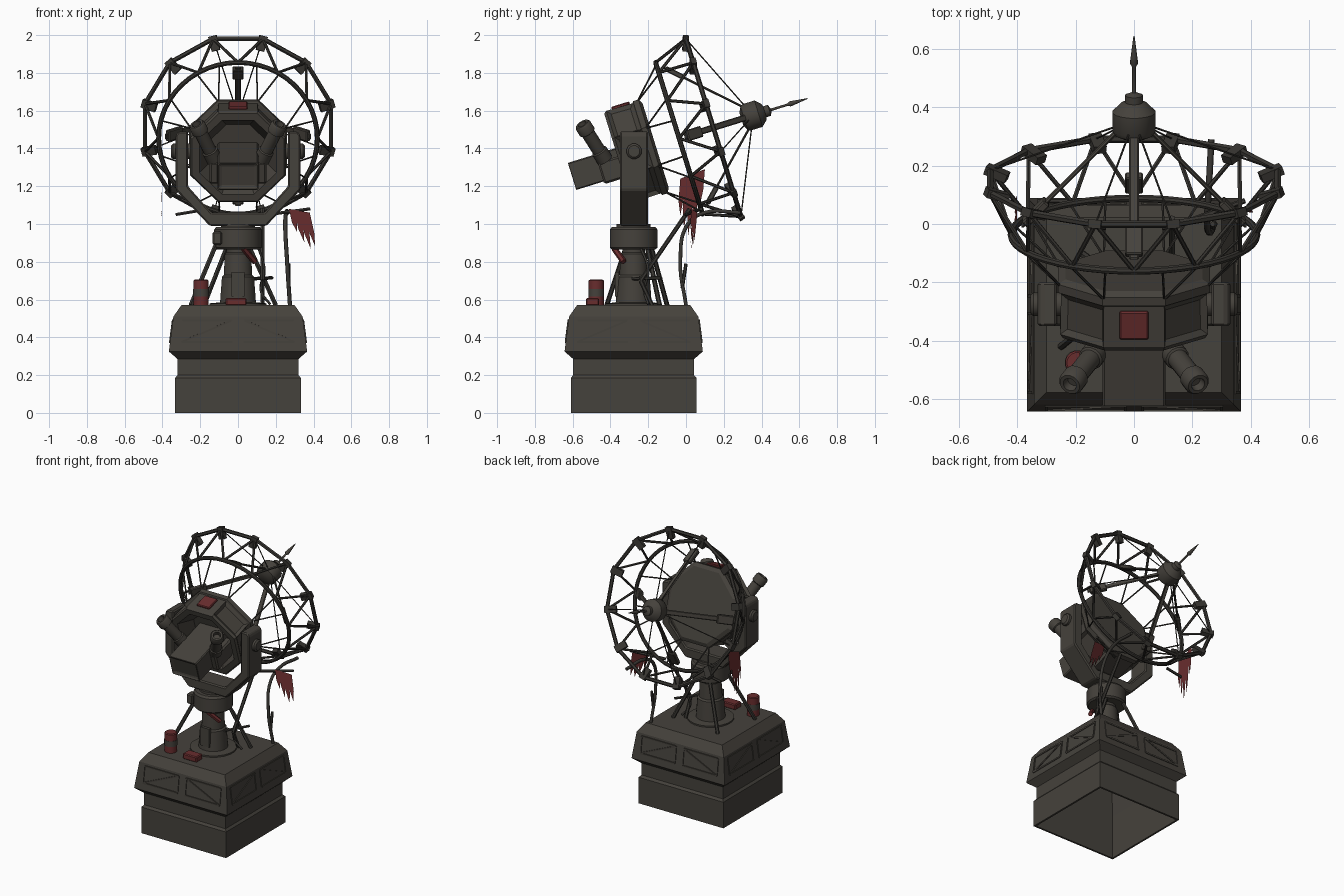
import bpy, bmesh, math
from mathutils import Vector, Matrix

if "Cube" in bpy.data.objects:
    bpy.data.objects.remove(bpy.data.objects["Cube"])


def material(name, col):
    m = bpy.data.materials.new(name)
    m.diffuse_color = (*col, 1)
    m.use_nodes = True
    m.node_tree.nodes["Principled BSDF"].inputs["Base Color"].default_value = m.diffuse_color
    return m


GREY = material("weathered grey", (0.06, 0.054, 0.045))
DARK = material("dark metal", (0.04, 0.037, 0.032))
RED = material("faded red", (0.14, 0.026, 0.027))

# Dish frame: axis tilted up about 17 degrees, origin at the outer ring centre
A = Vector((0, 0.955, 0.296)).normalized()
U = Vector((0, -A.z, A.y))
X, Z = Vector((1, 0, 0)), Vector((0, 0, 1))
C = Vector((0, 0.145, 1.51))
MID = Vector((0, -0.277, 0))


def D(u, v, t):
    return C + X * u + U * v + A * t


def polar(r, deg, t):
    a = math.radians(deg)
    return D(r * math.sin(a), r * math.cos(a), t)


def finish(name, bm, mat, smooth=False, bevel=0):
    bmesh.ops.recalc_face_normals(bm, faces=bm.faces)
    me = bpy.data.meshes.new(name)
    bm.to_mesh(me)
    bm.free()
    me.materials.append(mat)
    ob = bpy.data.objects.new(name, me)
    bpy.context.collection.objects.link(ob)
    if bevel:
        md = ob.modifiers.new("bevel", 'BEVEL')
        md.width, md.segments, md.limit_method = bevel, 1, 'ANGLE'
    if smooth:
        bpy.ops.object.select_all(action='DESELECT')
        ob.select_set(True)
        bpy.context.view_layer.objects.active = ob
        bpy.ops.object.shade_smooth_by_angle(angle=math.radians(35))
    return ob


def loft(bm, profile, n, origin, axis, caps=(True, True)):
    """Stack n-sided rings (apothem, distance) along an axis."""
    axis = Vector(axis).normalized()
    ref = X if abs(axis.x) < 0.9 else Z
    x = (ref - axis * ref.dot(axis)).normalized()
    y = axis.cross(x)
    rings = []
    for r, t in profile:
        r /= math.cos(math.pi / n)
        rings.append([bm.verts.new(Vector(origin) + axis * t + x * r * math.cos(a) + y * r * math.sin(a))
                      for a in [(k + 0.5) * math.tau / n for k in range(n)]])
    bands = [[bm.faces.new((p[k], p[(k + 1) % n], q[(k + 1) % n], q[k])) for k in range(n)]
             for p, q in zip(rings, rings[1:])]
    if caps[0]:
        bm.faces.new(rings[0][::-1])
    if caps[1]:
        bm.faces.new(rings[-1])
    return bands


def solid(name, profile, n, origin, axis, mat, smooth=True):
    bm = bmesh.new()
    loft(bm, profile, n, origin, axis)
    return finish(name, bm, mat, smooth)


def rods(name, pairs, r, mat=DARK, n=6):
    bm = bmesh.new()
    for a, b in pairs:
        a, b = Vector(a), Vector(b)
        loft(bm, [(r, 0), (r, (b - a).length)], n, a, b - a)
    return finish(name, bm, mat, n > 4)


def add_box(bm, c, size, axes=(X, Vector((0, 1, 0)), Z)):
    m = Matrix([axes[i] * size[i] for i in range(3)]).transposed().to_4x4()
    m.translation = Vector(c)
    return bmesh.ops.create_cube(bm, size=1, matrix=m)["verts"]


def box(name, c, size, mat=GREY, axes=(X, Vector((0, 1, 0)), Z), bevel=0):
    bm = bmesh.new()
    add_box(bm, c, size, axes)
    return finish(name, bm, mat, bevel=bevel)


def tube(name, pts, r, mat=DARK):
    cu = bpy.data.curves.new(name, 'CURVE')
    cu.dimensions, cu.bevel_depth, cu.bevel_resolution, cu.resolution_u = '3D', r, 1, 6
    sp = cu.splines.new('BEZIER')
    sp.bezier_points.add(len(pts) - 1)
    for p, co in zip(sp.bezier_points, pts):
        p.co, p.handle_left_type, p.handle_right_type = co, 'AUTO', 'AUTO'
    cu.use_fill_caps = True
    cu.materials.append(mat)
    bpy.context.collection.objects.link(bpy.data.objects.new(name, cu))


# Hollow square base with flared upper housing
solid("base_housing", [(0.30, 0.53), (0.315, 0.3), (0.32, 0), (0.333, 0), (0.333, 0.185), (0.32, 0.2),
                       (0.32, 0.285), (0.366, 0.325), (0.342, 0.51), (0.30, 0.57)], 4, MID, Z, GREY, False)
# Panel frames with diagonals on the four sloping sides
pairs = []
for k in range(4):
    rot = Matrix.Rotation(k * math.pi / 2, 3, 'Z')
    for s in (-1, 1):
        q = [rot @ Vector((s * x, -(0.366 - (z - 0.325) * 0.13), z)) + MID
             for x, z in ((0.03, 0.375), (0.3, 0.375), (0.3, 0.49), (0.03, 0.49))]
        pairs += [(q[i], q[(i + 1) % 4]) for i in range(4)] + [(q[1], q[3])]
rods("base_panel_frames", pairs, 0.005, GREY, 4)

# Pedestal and slewing collar
solid("pedestal", [(0.15, 0.56), (0.15, 0.58), (0.095, 0.585), (0.085, 0.72), (0.075, 0.73), (0.07, 0.84),
                   (0.06, 0.85), (0.06, 0.88)], 20, MID, Z, GREY)
solid("collar", [(0.115, 0.865), (0.126, 0.875), (0.126, 0.97), (0.115, 0.985), (0.09, 0.985), (0.09, 1.0)],
      24, MID, Z, GREY)
box("pedestal_hatch", (0.0, -0.365, 0.68), (0.07, 0.02, 0.13), GREY)
box("collar_block", (-0.11, -0.36, 0.925), (0.05, 0.06, 0.07), GREY, bevel=0.008)

# U-shaped yoke
half = [(0.33, 1.47), (0.33, 1.18), (0.15, 0.99)]
inner = [(0.14, 1.06), (0.265, 1.2), (0.265, 1.49), (0.315, 1.49)]
side = half + [(-x, z) for x, z in half[::-1]] + [(-x, z) for x, z in inner[::-1]] + inner
bm = bmesh.new()
f = bm.faces.new([bm.verts.new((x, -0.35, z)) for x, z in side])
g = bmesh.ops.extrude_face_region(bm, geom=[f])["geom"]
bmesh.ops.translate(bm, vec=(0, 0.15, 0), verts=[v for v in g if isinstance(v, bmesh.types.BMVert)])
finish("yoke", bm, GREY, bevel=0.008)
for s in (-1, 1):
    solid("yoke_pivot", [(0.04, 0.24), (0.04, 0.345), (0.03, 0.355)], 12, (0, -0.275, 1.385), (s, 0, 0), GREY)

# Octagonal head with a hollow front and recessed side panels
bm = bmesh.new()
bands = loft(bm, [(0.235, -0.32), (0.26, -0.335), (0.26, -0.365), (0.25, -0.37), (0.253, -0.515),
                  (0.243, -0.53), (0.205, -0.53), (0.15, -0.43)], 8, C, A)
bmesh.ops.recalc_face_normals(bm, faces=bm.faces)
panels = [p for p in bands[3] if abs(p.normal.x) > 0.3]
bmesh.ops.inset_individual(bm, faces=panels, thickness=0.028, depth=-0.015)
finish("head", bm, GREY)
box("head_red_plate", D(0, 0.256, -0.435), (0.1, 0.1, 0.018), RED, (X, A, U), 0.005)

# Front equipment box with a recessed slot
bm = bmesh.new()
add_box(bm, D(0, -0.025, -0.61), (0.215, 0.37, 0.15), (X, A, U))
bmesh.ops.recalc_face_normals(bm, faces=bm.faces)
front = min(bm.faces, key=lambda f: f.normal.dot(A))
bmesh.ops.inset_individual(bm, faces=[front], thickness=0.025, depth=-0.015)
finish("front_box", bm, GREY, bevel=0.006)
for s in (-1, 1):
    box("front_box_cheek", D(s * 0.125, -0.055, -0.54), (0.05, 0.2, 0.12), GREY, (X, A, U), 0.01)
    a, b = Vector((s * 0.125, -0.43, 1.34)), Vector((s * 0.22, -0.55, 1.53))
    n = (b - a).length
    solid("barrel", [(0.042, 0), (0.042, 0.06), (0.035, 0.065), (0.035, n - 0.06), (0.043, n - 0.055), (0.043, n - 0.01),
                     (0.036, n), (0.024, n), (0.02, n - 0.03)], 14, a, b - a, GREY)

# Dish rings, zigzag truss and head spokes
RI, TI, RO = 0.42, -0.19, 0.51
outer = [polar(RO, 15 + 30 * k, 0) for k in range(12)]
inn = [polar(RI, 30 * k, TI) for k in range(12)]
rods("outer_ring", [(outer[k], outer[k - 1]) for k in range(12)], 0.011)
rods("dish_truss", [(inn[k], outer[j]) for k in range(12) for j in (k, k - 1)], 0.007)
bm = bmesh.new()
fine = [[bm.verts.new(polar(RI + 0.013 * math.cos(b), 7.5 * k, TI + 0.013 * math.sin(b)))
         for b in [j * math.tau / 8 for j in range(8)]] for k in range(48)]
for k in range(48):
    for j in range(8):
        bm.faces.new((fine[k - 1][j], fine[k - 1][j - 1], fine[k][j - 1], fine[k][j]))
finish("inner_ring", bm, DARK, True)
rods("head_spokes", [(polar(0.27, 22.5 + 45 * k, -0.345), polar(RI, 22.5 + 45 * k + d, TI))
                     for k in range(8) for d in (-9, 9)], 0.004)
# Clamp blocks on the outer ring
bm = bmesh.new()
for k in range(12):
    a = math.radians(15 + 30 * k)
    rad = X * math.sin(a) + U * math.cos(a)
    tan = X * math.cos(a) - U * math.sin(a)
    out = (rad + A * 0.35).normalized()
    add_box(bm, outer[k] - out * 0.025, (0.045, 0.08, 0.03), (tan, out, tan.cross(out)))
finish("ring_clamps", bm, DARK)

# Receiver with antenna spike, carried on four flat legs with pads
solid("receiver", [(0.035, 0.155), (0.065, 0.17), (0.073, 0.185), (0.073, 0.25), (0.045, 0.28), (0.03, 0.285),
                   (0.03, 0.31), (0.007, 0.32), (0.006, 0.41), (0.014, 0.425), (0.011, 0.45), (0.002, 0.522)],
      16, C, A, GREY)
bm = bmesh.new()
for k in range(4):
    a, b = polar(0.385, 90 * k, -0.16), polar(0.05, 90 * k, 0.19)
    d = (b - a).normalized()
    w = polar(1, 90 * k + 90, 0) - C
    add_box(bm, (a + b) / 2, (0.034, (b - a).length, 0.012), (w, d, w.cross(d)))
    add_box(bm, a + d * 0.07, (0.06, 0.11, 0.028), (w, d, w.cross(d)))
finish("receiver_legs", bm, GREY, bevel=0.005)
rods("receiver_stays", [(D(0, 0, 0.22), outer[k]) for k in (0, 11, 3, 8, 5, 6)], 0.003)

# Support struts, cables and stray rods
rods("base_struts", [((-0.1, -0.3, 0.93), (-0.25, -0.42, 0.57)), ((0.05, -0.21, 0.9), (0.2, -0.14, 0.57)),
                     ((-0.05, -0.19, 0.9), (-0.18, -0.1, 0.57))], 0.011)
rods("dish_brace", [((0.13, 0.02, 1.08), (0.13, -0.24, 0.7)), ((0.13, -0.24, 0.7), (0.13, -0.18, 0.57))], 0.01)
rods("red_strut", [((0.03, -0.38, 0.87), (0.09, -0.33, 0.8))], 0.014, RED)
rods("loose_rods", [((0.07, -0.3, 0.71), (0.18, -0.13, 0.715)), ((0.27, -0.02, 0.66), (0.27, 0.0, 0.79)),
                    ((-0.33, 0.08, 1.05), (-0.21, 0.08, 1.07)), ((0.16, 0.0, 1.05), (0.38, 0.08, 1.08))], 0.008)
tube("hanging_cable", [(0.265, 0.29, 1.06), (0.255, 0.1, 1.06), (0.25, 0.01, 1.0), (0.26, -0.03, 0.8), (0.275, 0.0, 0.57)], 0.011)
tube("pedestal_cable", [(0.1, -0.25, 0.9), (0.14, -0.2, 0.75), (0.12, -0.22, 0.65), (0.17, -0.2, 0.575)], 0.007)


# Torn red cloths
def cloth(name, a, b, drops, drift):
    a, b, drift = Vector(a), Vector(b), Vector(drift)
    bm = bmesh.new()
    n = len(drops)
    for i, h in enumerate(drops):
        p, q = a.lerp(b, i / n), a.lerp(b, (i + 1) / n)
        down = drift - Z
        m = bm.verts.new(p.lerp(q, 0.6) + down * h)
        vs = [bm.verts.new(v) for v in (p, q, q + down * h * 0.6, p + down * h * 0.6)]
        bm.faces.new(vs)
        bm.faces.new((vs[3], vs[2], m))
    finish(name, bm, RED)


cloth("left_cloth", (-0.4, -0.03, 1.24), (-0.4, 0.1, 1.29), (0.2, 0.28, 0.33, 0.3, 0.18), (-0.03, -0.08, 0))
cloth("right_cloth", (0.27, 0.03, 1.08), (0.38, 0.06, 1.06), (0.12, 0.17, 0.2, 0.18), (0.22, -0.1, 0))

# Red canister with grey band, and red case on the deck
P = (-0.195, -0.475, 0)
solid("canister", [(0.04, 0.565), (0.04, 0.7), (0.034, 0.705)], 16, P, Z, RED)
solid("canister_band", [(0.042, 0.615), (0.042, 0.655)], 16, P, Z, GREY)
box("red_case", (-0.01, -0.495, 0.588), (0.11, 0.07, 0.04), RED, bevel=0.006)
